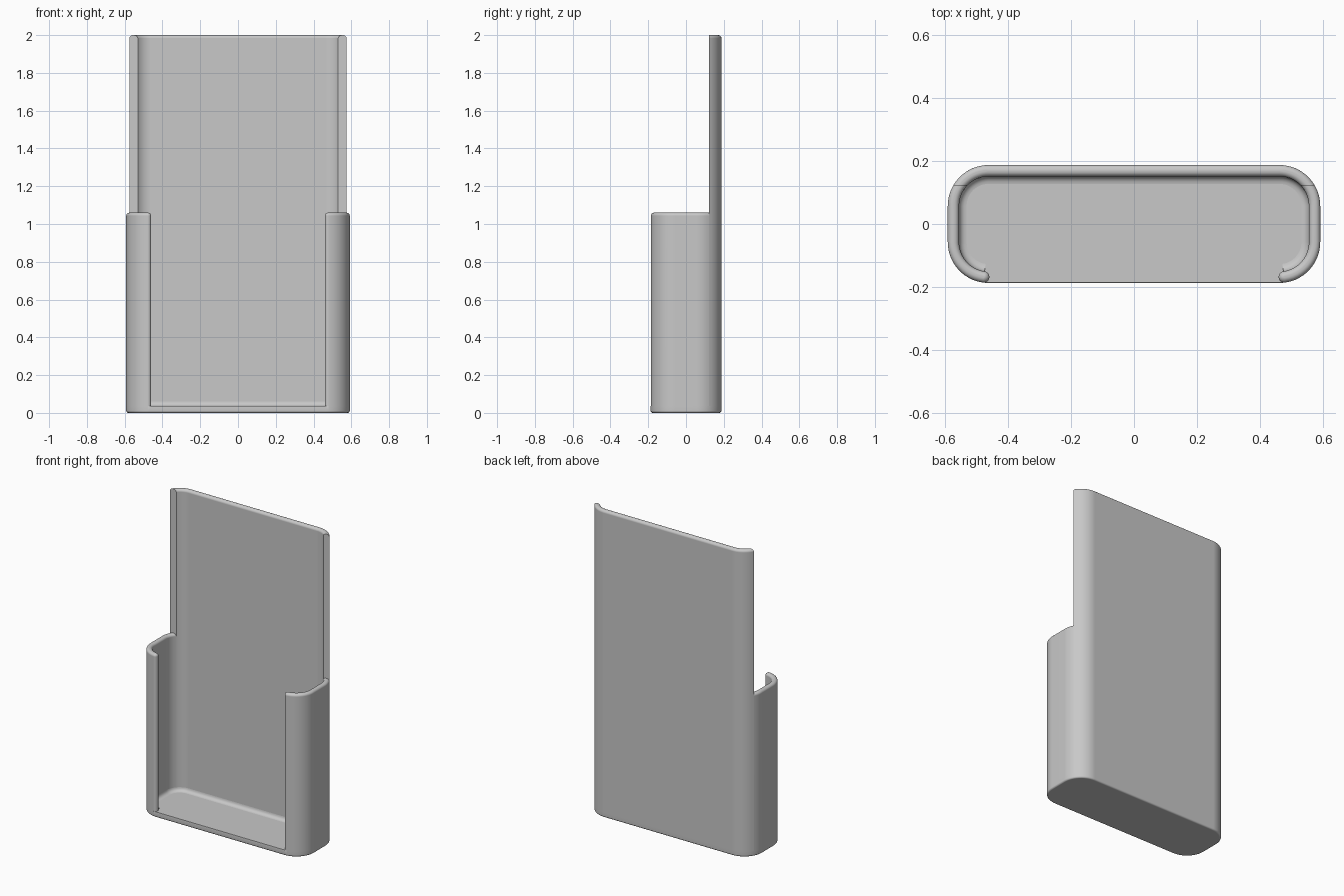
import bpy
import bmesh
from math import sin, cos, asin, radians, degrees, pi

if "Cube" in bpy.data.objects:
    bpy.data.objects.remove(bpy.data.objects["Cube"], do_unlink=True)

HALF_X, HALF_Y, RADIUS = 0.592, 0.1875, 0.13
WALL, FLOOR, RIM = 0.036, 0.036, 0.0165
LOW, HIGH, CUT_Y = 1.06, 2.0, 0.122
CX, CY = HALF_X - RADIUS, HALF_Y - RADIUS
INNER = RADIUS - WALL
START = -82  # angle where the front lips end

grey = bpy.data.materials.new("grey plastic")
grey.use_nodes = True
grey.diffuse_color = (0.58, 0.58, 0.58, 1)
grey.node_tree.nodes["Principled BSDF"].inputs["Base Color"].default_value = grey.diffuse_color


def arc(cx, cy, r, a, b, n=12):
    """Points of an arc from angle a to b in degrees."""
    angles = [radians(a + (b - a) * i / n) for i in range(n + 1)]
    return [(cx + r * cos(t), cy + r * sin(t)) for t in angles]


def mirrored(points):
    return points + [(-x, y) for x, y in reversed(points)]


def finish(name, bm, mirror=False):
    bmesh.ops.recalc_face_normals(bm, faces=bm.faces)
    mesh = bpy.data.meshes.new(name)
    bm.to_mesh(mesh)
    bm.free()
    mesh.materials.append(grey)
    obj = bpy.data.objects.new(name, mesh)
    bpy.context.collection.objects.link(obj)
    bpy.ops.object.select_all(action="DESELECT")
    obj.select_set(True)
    bpy.context.view_layer.objects.active = obj
    bpy.ops.object.shade_smooth_by_angle(angle=radians(40))
    if mirror:
        obj.modifiers.new("Mirror", "MIRROR").use_mirror_merge = False
    weighted = obj.modifiers.new("Weighted Normal", "WEIGHTED_NORMAL")
    weighted.keep_sharp = True
    return obj


def extrude(points, z0, z1):
    bm = bmesh.new()
    base = bm.faces.new([bm.verts.new((x, y, z0)) for x, y in points])
    out = bmesh.ops.extrude_face_region(bm, geom=[base], use_keep_orig=True)
    for v in out["geom"]:
        if isinstance(v, bmesh.types.BMVert):
            v.co.z = z1
    bmesh.ops.recalc_face_normals(bm, faces=bm.faces)
    return bm


def round_edges(bm, rule, size, segments):
    edges = [e for e in bm.edges if rule(*[v.co for v in e.verts])]
    bmesh.ops.bevel(bm, geom=edges, offset=size, offset_type="OFFSET",
                    segments=segments, profile=0.5, affect="EDGES", clamp_overlap=False)


def rounded_wall(name, points, top, mirror=False):
    """Wall with a round rim; the straight cut ends stay sharp."""
    bm = extrude(points, FLOOR, top)

    def is_rim(a, b):
        cut = abs(a.y - CUT_Y) < 1e-4 and abs(b.y - CUT_Y) < 1e-4
        return min(a.z, b.z) > top - 1e-4 and not cut

    round_edges(bm, is_rim, RIM, 5)
    hidden = [f for f in bm.faces if all(v.co.z < FLOOR + 1e-4 for v in f.verts)]
    bmesh.ops.delete(bm, geom=hidden, context="FACES_ONLY")
    return finish(name, bm, mirror)


def cut_angle(r):
    return degrees(asin((CUT_Y - CY) / r))


# Floor slab, rounded below and along the open front edge
outline = mirrored(arc(CX, -CY, RADIUS, -90, 0) + arc(CX, CY, RADIUS, 0, 90))
bm = extrude(outline, 0, FLOOR)


def floor_edge(a, b):
    bottom = max(a.z, b.z) < 1e-4
    front = min(a.z, b.z) > FLOOR - 1e-4 and max(a.y, b.y) < -HALF_Y + 1e-4
    return bottom or front


round_edges(bm, floor_edge, 0.011, 3)
finish("floor", bm)

# Low side walls, wrapping round to the front lips
tip = radians(START)
middle = RADIUS - WALL / 2
lip = arc(CX + middle * cos(tip), -CY + middle * sin(tip), WALL / 2, START - 180, START, 10)
outer = arc(CX, -CY, RADIUS, START, 0) + arc(CX, CY, RADIUS, 0, cut_angle(RADIUS), 5)
inner = arc(CX, -CY, INNER, START, 0) + arc(CX, CY, INNER, 0, cut_angle(INNER), 5)
rounded_wall("side_walls", lip[1:-1] + outer + inner[::-1], LOW, mirror=True)

# Tall back wall with curved sides
outer = mirrored(arc(CX, CY, RADIUS, cut_angle(RADIUS), 90, 9))
inner = mirrored(arc(CX, CY, INNER, cut_angle(INNER), 90, 9))
rounded_wall("back_wall", outer + inner[::-1], HIGH)

# Concave fillet between floor and walls
FILLET = 0.024
section = [(0, 0)] + [(FILLET * (1 - cos(k * pi / 10)), FILLET * (1 - sin(k * pi / 10)))
                      for k in range(6)]
bm = bmesh.new()
rails = []
for inset, height in section:
    r = INNER - inset
    path = mirrored(arc(CX, -CY, r, START, 0) + arc(CX, CY, r, 0, 90))
    rails.append([bm.verts.new((x, y, FLOOR + height)) for x, y in path])
for k, rail in enumerate(rails):
    other = rails[(k + 1) % len(rails)]
    for i in range(len(rail) - 1):
        bm.faces.new((rail[i], rail[i + 1], other[i + 1], other[i]))
for end in (0, -1):
    bm.faces.new([rail[end] for rail in rails])
finish("floor_fillet", bm)
